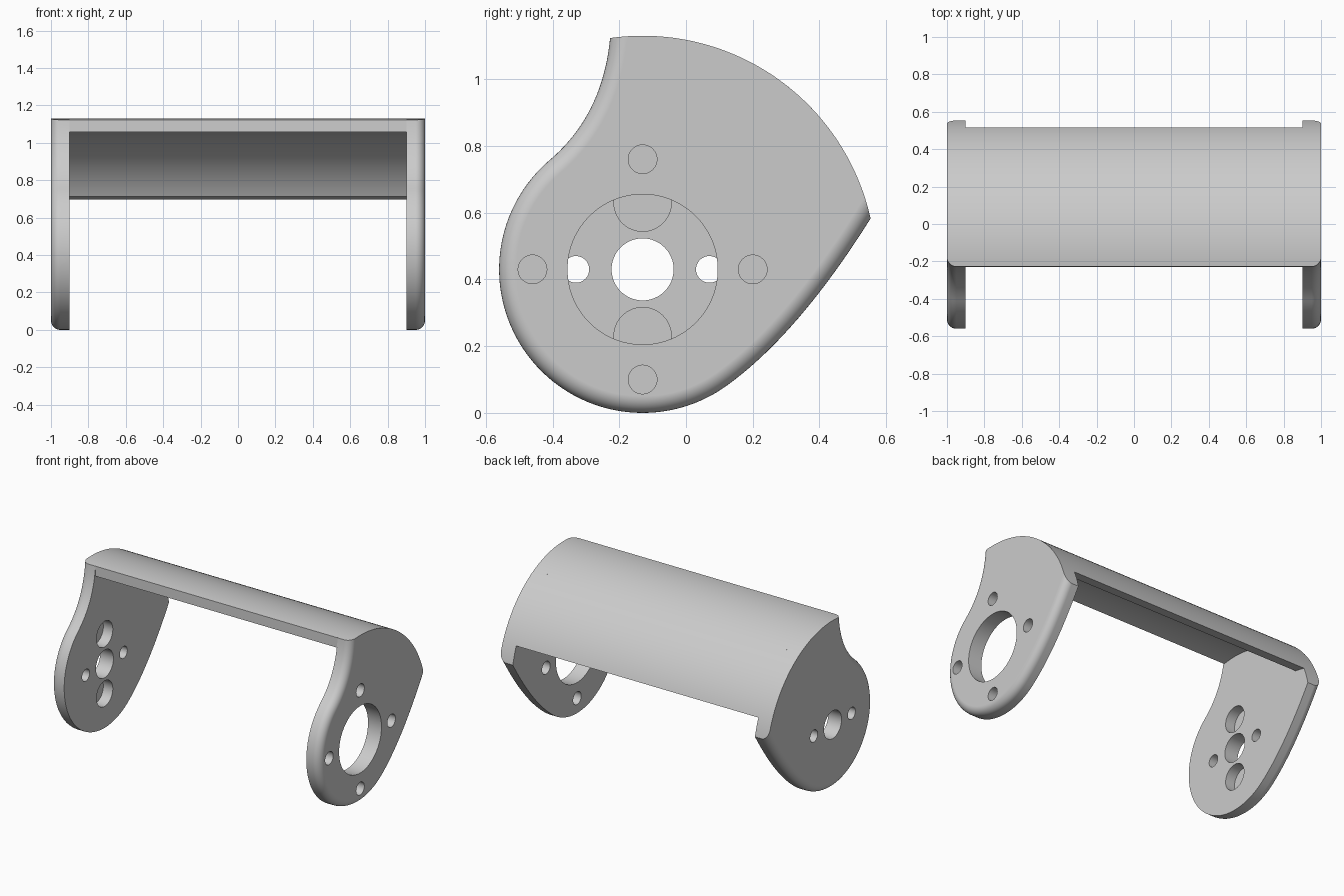
import bpy, bmesh, math
from mathutils import Vector, Matrix

cube = bpy.data.objects.get("Cube")
if cube:
    bpy.data.objects.remove(cube)

metal = bpy.data.materials.new("plain_grey")
metal.use_nodes = True
GREY = (0.6, 0.6, 0.6, 1)
metal.diffuse_color = GREY
metal.node_tree.nodes["Principled BSDF"].inputs["Base Color"].default_value = GREY

HUB = Vector((-0.13, 0.43))     # pivot centre in the (y, z) plane
R_HUB, R_TOP, R_INNER = 0.43, 0.70, 0.635
INSIDE, OUTSIDE, FILLET = 0.9, 1.0, 0.05


def polar(radius, degrees):
    a = math.radians(degrees)
    return HUB + radius * Vector((math.cos(a), math.sin(a)))


def arc(radius, start, end, n):
    return [polar(radius, start + (end - start) * i / n) for i in range(n + 1)]


def bend(a, b, c, n=20):
    ts = [i / n for i in range(n + 1)]
    return [a * (1 - t) ** 2 + b * 2 * t * (1 - t) + c * t * t for t in ts]


def inset(points, d):
    """Move a counter-clockwise outline inward by d."""
    result = []
    for i, p in enumerate(points):
        u = (p - points[i - 1]).normalized()
        v = (points[(i + 1) % len(points)] - p).normalized()
        n1, n2 = Vector((-u.y, u.x)), Vector((-v.y, v.x))
        result.append(p + (n1 + n2) * d / (1 + n1.dot(n2)))
    return result


def loft(name, layers):
    """Solid through (x, outline) layers, capped at both ends."""
    bm = bmesh.new()
    rings = [[bm.verts.new((x, p.x, p.y)) for p in pts] for x, pts in layers]
    for a, b in zip(rings, rings[1:]):
        for i in range(len(a)):
            bm.faces.new((a[i - 1], a[i], b[i], b[i - 1]))
    bm.faces.new(rings[0])
    bm.faces.new(rings[-1])
    bmesh.ops.recalc_face_normals(bm, faces=bm.faces)
    mesh = bpy.data.meshes.new(name)
    bm.to_mesh(mesh)
    bm.free()
    obj = bpy.data.objects.new(name, mesh)
    bpy.context.collection.objects.link(obj)
    mesh.materials.append(metal)
    return obj


def activate(obj):
    bpy.ops.object.select_all(action='DESELECT')
    obj.select_set(True)
    bpy.context.view_layer.objects.active = obj


def cylinder_cut(obj, centre, radius, x0, x1, operation='DIFFERENCE', n=64):
    ring = [centre + radius * Vector((math.cos(math.tau * i / n), math.sin(math.tau * i / n)))
            for i in range(n)]
    cutter = loft("cutter", [(x0, ring), (x1, ring)])
    cutter.hide_render = True
    mod = obj.modifiers.new("cut", 'BOOLEAN')
    mod.operation, mod.solver, mod.object = operation, 'EXACT', cutter
    activate(obj)
    bpy.ops.object.modifier_apply(modifier=mod.name)
    bpy.data.objects.remove(cutter)


def finish(obj):
    activate(obj)
    bpy.ops.object.shade_smooth_by_angle(angle=math.radians(25))
    mod = obj.modifiers.new("flat_face_normals", 'WEIGHTED_NORMAL')
    mod.keep_sharp = True


# Side outline: concave neck, round hub, bulging rear edge, overshooting the top arc
hub_arc = arc(R_HUB, 131, 305.5, 80)
neck_top, neck_mid = Vector((-0.2275, 1.123)), Vector((-0.25, 0.89))
rear_tip, rear_mid = Vector((0.554, 0.584)), Vector((0.334, 0.233))
neck = bend(neck_top, neck_mid, hub_arc[0])
rear = bend(hub_arc[-1], rear_mid, rear_tip)
outline = ([neck_top + (neck_top - neck_mid)] + neck[:-1] + hub_arc + rear[1:]
           + [rear_tip + (rear_tip - rear_mid) * 0.6, Vector((0.9, 1.35))])


def side_plate(name, side):
    layers = [(side * INSIDE, outline)]
    for i in range(9):
        a = math.pi / 2 * i / 8
        x = OUTSIDE - FILLET + FILLET * math.sin(a)
        layers.append((side * x, inset(outline, FILLET * (1 - math.cos(a)))))
    plate = loft(name, layers)
    cylinder_cut(plate, HUB, R_TOP, -1.2, 1.2, 'INTERSECT', 240)
    return plate


# Left plate: large bearing opening with four screw holes around it
left = side_plate("left_plate", 1)
cylinder_cut(left, HUB, 0.225, 0.8, 1.1, n=96)
for k in range(4):
    cylinder_cut(left, polar(0.33, 90 * k), 0.043, 0.8, 1.1, n=40)
finish(left)

# Right plate: shaft hole, two screw holes, two blind pockets on the inner face
right = side_plate("right_plate", -1)
cylinder_cut(right, HUB, 0.093, -1.1, -0.8)
for k in (0, 180):
    cylinder_cut(right, polar(0.2, k), 0.04, -1.1, -0.8, n=40)
    cylinder_cut(right, polar(0.2, k + 90), 0.086, -0.97, -0.8)
finish(right)

# Curved cover joining the plates
cover = arc(R_TOP, 22.5, 98, 50) + arc(R_INNER, 99, 26.5, 50)
finish(loft("curved_cover", [(-INSIDE, cover), (INSIDE, cover)]))
